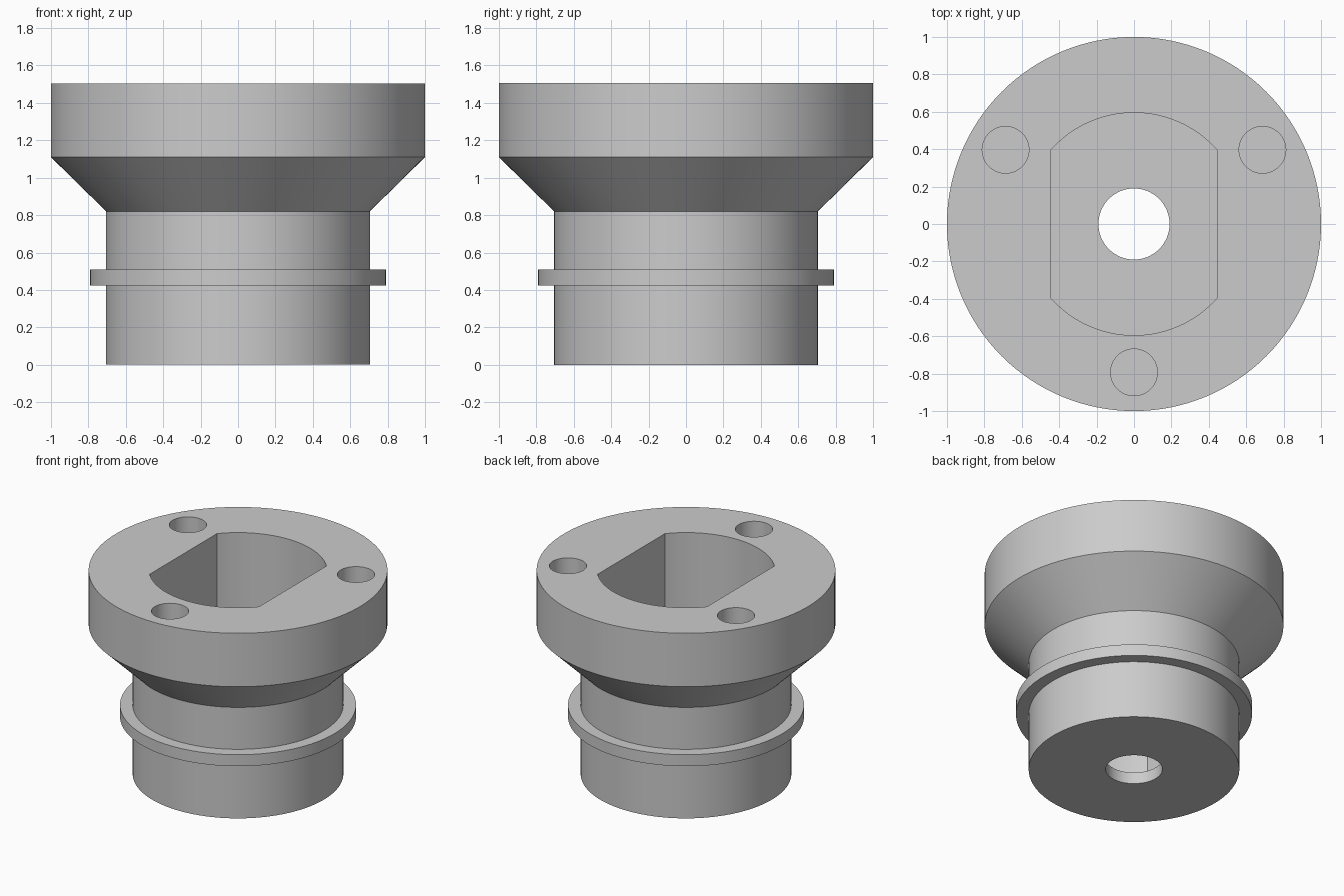
import bpy
import bmesh
from math import sin, cos, pi, radians, asin

SEGMENTS = 128

if "Cube" in bpy.data.objects:
    bpy.data.objects.remove(bpy.data.objects["Cube"], do_unlink=True)

grey = bpy.data.materials.new("plain grey")
grey.use_nodes = True
colour = (0.6, 0.6, 0.6, 1)
grey.diffuse_color = colour
grey.node_tree.nodes["Principled BSDF"].inputs["Base Color"].default_value = colour


def circle(radius, count=SEGMENTS, centre=(0, 0)):
    return [(centre[0] + radius * cos(2 * pi * i / count),
             centre[1] + radius * sin(2 * pi * i / count)) for i in range(count)]


def loft(name, sections):
    """Closed solid through a stack of (outline, height) sections."""
    bm = bmesh.new()
    rings = [[bm.verts.new((x, y, z)) for x, y in outline] for outline, z in sections]
    for low, high in zip(rings, rings[1:]):
        n = len(low)
        for i in range(n):
            j = (i + 1) % n
            bm.faces.new((low[i], low[j], high[j], high[i]))
    bm.faces.new(rings[0][::-1])
    bm.faces.new(rings[-1])
    bmesh.ops.recalc_face_normals(bm, faces=bm.faces)
    mesh = bpy.data.meshes.new(name)
    bm.to_mesh(mesh)
    bm.free()
    mesh.materials.append(grey)
    obj = bpy.data.objects.new(name, mesh)
    bpy.context.collection.objects.link(obj)
    return obj


# Turned body: lower barrel, collar, neck, flare and wide head
TOP = 1.505
profile = [(0.705, 0), (0.705, 0.425), (0.79, 0.425), (0.79, 0.51),
           (0.705, 0.51), (0.705, 0.82), (1, 1.11), (1, TOP)]
body = loft("flanged_socket_body", [(circle(r), z) for r, z in profile])

# Deep pocket: a circle with two flat sides
POCKET_R, FLAT_X, FLOOR = 0.595, 0.447, 0.085
half_angle = asin(FLAT_X / POCKET_R)
arc = [half_angle * (2 * i / 32 - 1) for i in range(33)]
outline = [(POCKET_R * sin(a), -POCKET_R * cos(a)) for a in arc]
outline += [(-x, -y) for x, y in outline]
cutters = [loft("pocket_cutter", [(outline, FLOOR), (outline, TOP + 0.1)])]

# Bore through the floor
bore = circle(0.19, 64)
cutters.append(loft("bore_cutter", [(bore, -0.1), (bore, FLOOR + 0.1)]))

# Three blind holes in the rim
for k in range(3):
    angle = radians(-90 + 120 * k)
    hole = circle(0.125, 48, (0.793 * cos(angle), 0.793 * sin(angle)))
    cutters.append(loft("rim_hole_cutter", [(hole, TOP - 0.3), (hole, TOP + 0.1)]))

# Cut the openings, then discard the cutters
bpy.ops.object.select_all(action="DESELECT")
bpy.context.view_layer.objects.active = body
body.select_set(True)
for cutter in cutters:
    cutter.hide_render = True
    cut = body.modifiers.new(cutter.name, "BOOLEAN")
    cut.operation = "DIFFERENCE"
    cut.solver = "EXACT"
    cut.object = cutter
    bpy.ops.object.modifier_apply(modifier=cut.name)
for cutter in cutters:
    bpy.data.objects.remove(cutter, do_unlink=True)

bpy.ops.object.shade_smooth_by_angle(angle=radians(25))
